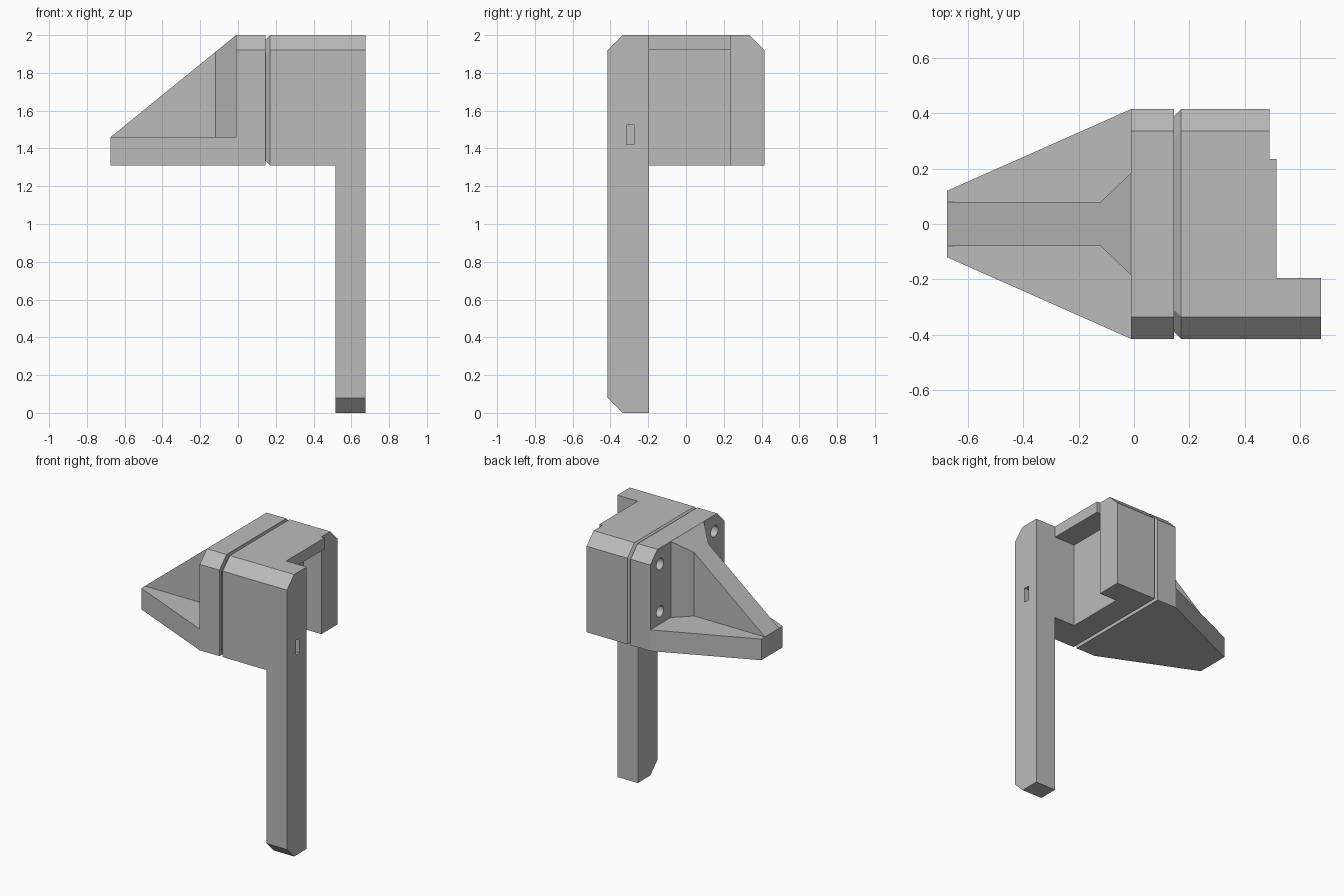
import bpy, bmesh
from mathutils import Vector, Matrix

cube = bpy.data.objects.get("Cube")
if cube:
    bpy.data.objects.remove(cube, do_unlink=True)

grey = bpy.data.materials.new("plain_grey")
grey.use_nodes = True
grey.diffuse_color = (0.5, 0.5, 0.5, 1)
grey.node_tree.nodes["Principled BSDF"].inputs["Base Color"].default_value = (0.5, 0.5, 0.5, 1)

HALF, TOP, BASE, CH = 0.415, 2.0, 1.31, 0.08   # half width, top, underside, chamfer
SHELF = 1.46                                   # top of the tapered shelf
INNER = -0.195                                 # inner side of the long arm
PLATE_X, TIP_X, LIP_X = -0.01, -0.675, 0.515


def loft(name, rings):
    """Solid made by joining matching rings of points and capping both ends."""
    bm = bmesh.new()
    loops = [[bm.verts.new(p) for p in ring] for ring in rings]
    n = len(loops[0])
    for a, b in zip(loops, loops[1:]):
        for i in range(n):
            j = (i + 1) % n
            bm.faces.new((a[i], a[j], b[j], b[i]))
    bm.faces.new(loops[0][::-1])
    bm.faces.new(loops[-1])
    bmesh.ops.recalc_face_normals(bm, faces=bm.faces)
    mesh = bpy.data.meshes.new(name)
    bm.to_mesh(mesh)
    bm.free()
    mesh.materials.append(grey)
    obj = bpy.data.objects.new(name, mesh)
    bpy.context.collection.objects.link(obj)
    return obj


def along_x(name, profile, x0, x1):
    return loft(name, [[(x, y, z) for y, z in profile] for x in (x0, x1)])


def box(name, x0, x1, y0, y1, z0, z1):
    return along_x(name, [(y0, z0), (y1, z0), (y1, z1), (y0, z1)], x0, x1)


def combine(target, other, operation):
    """Apply a boolean and discard the helper solid."""
    mod = target.modifiers.new("combine", "BOOLEAN")
    mod.operation, mod.solver, mod.object = operation, "EXACT", other
    bpy.context.view_layer.objects.active = target
    bpy.ops.object.modifier_apply(modifier=mod.name)
    bpy.data.objects.remove(other, do_unlink=True)


def block_profile(inset=0):
    h, t, b = HALF - inset, TOP - inset, BASE + inset
    return [(-h, b), (h, b), (h, t - CH), (h - CH, t), (-h + CH, t), (-h, t - CH)]


# Clamp body with its open pocket under the top lip
body = along_x("clamp_body", block_profile(), 0.17, LIP_X)
combine(body, box("pocket", 0.35, 1, INNER, 0.235, 1, TOP - CH), "DIFFERENCE")
combine(body, box("rear_trim", 0.49, 1, 0.235, 1, 1, 3), "DIFFERENCE")

# Long arm, joined to the front side of the body
arm_profile = [(-HALF, CH), (-HALF + CH, 0), (INNER, 0), (INNER, TOP),
               (-HALF + CH, TOP), (-HALF, TOP - CH)]
arm = along_x("long_arm", arm_profile, LIP_X, 0.675)
combine(arm, box("slot", 0.6, 1, -0.315, -0.275, 1.42, 1.525), "DIFFERENCE")
combine(body, arm, "UNION")

# Tapered neck forming the groove between body and bracket
loft("groove_neck", [[(x, y, z) for y, z in block_profile(inset)]
                     for x, inset in ((0.145, 0.025), (0.17, 0))])

# Bracket plate
bracket = along_x("bracket", block_profile(), PLATE_X, 0.145)

# Tapered shelf
plan = [(TIP_X, -0.12), (PLATE_X, -HALF), (PLATE_X, HALF), (TIP_X, 0.12)]
combine(bracket, loft("shelf", [[(x, y, z) for x, y in plan] for z in (BASE, SHELF)]), "UNION")

# Sloping rib that flares where it meets the plate
half_plan = [(TIP_X, 0.08), (-0.12, 0.08), (PLATE_X, 0.185)]
plan = half_plan + [(x, -y) for x, y in reversed(half_plan)]


def slope(x):
    return SHELF + (TOP - SHELF) * (x - TIP_X) / (PLATE_X - TIP_X)


rib = loft("rib", [[(x, y, SHELF - 0.05) for x, y in plan],
                   [(x, y, slope(x)) for x, y in plan]])
combine(bracket, rib, "UNION")

# Four screw holes in the plate
for y in (-0.305, 0.305):
    for z in (1.55, 1.885):
        bm = bmesh.new()
        bmesh.ops.create_cone(bm, cap_ends=True, segments=24, radius1=0.04, radius2=0.04, depth=0.2,
                              matrix=Matrix.Translation(Vector((0.04, y, z)))
                              @ Matrix.Rotation(1.5707963, 4, "Y"))
        mesh = bpy.data.meshes.new("hole")
        bm.to_mesh(mesh)
        bm.free()
        mesh.materials.append(grey)
        hole = bpy.data.objects.new("hole", mesh)
        bpy.context.collection.objects.link(hole)
        combine(bracket, hole, "DIFFERENCE")
